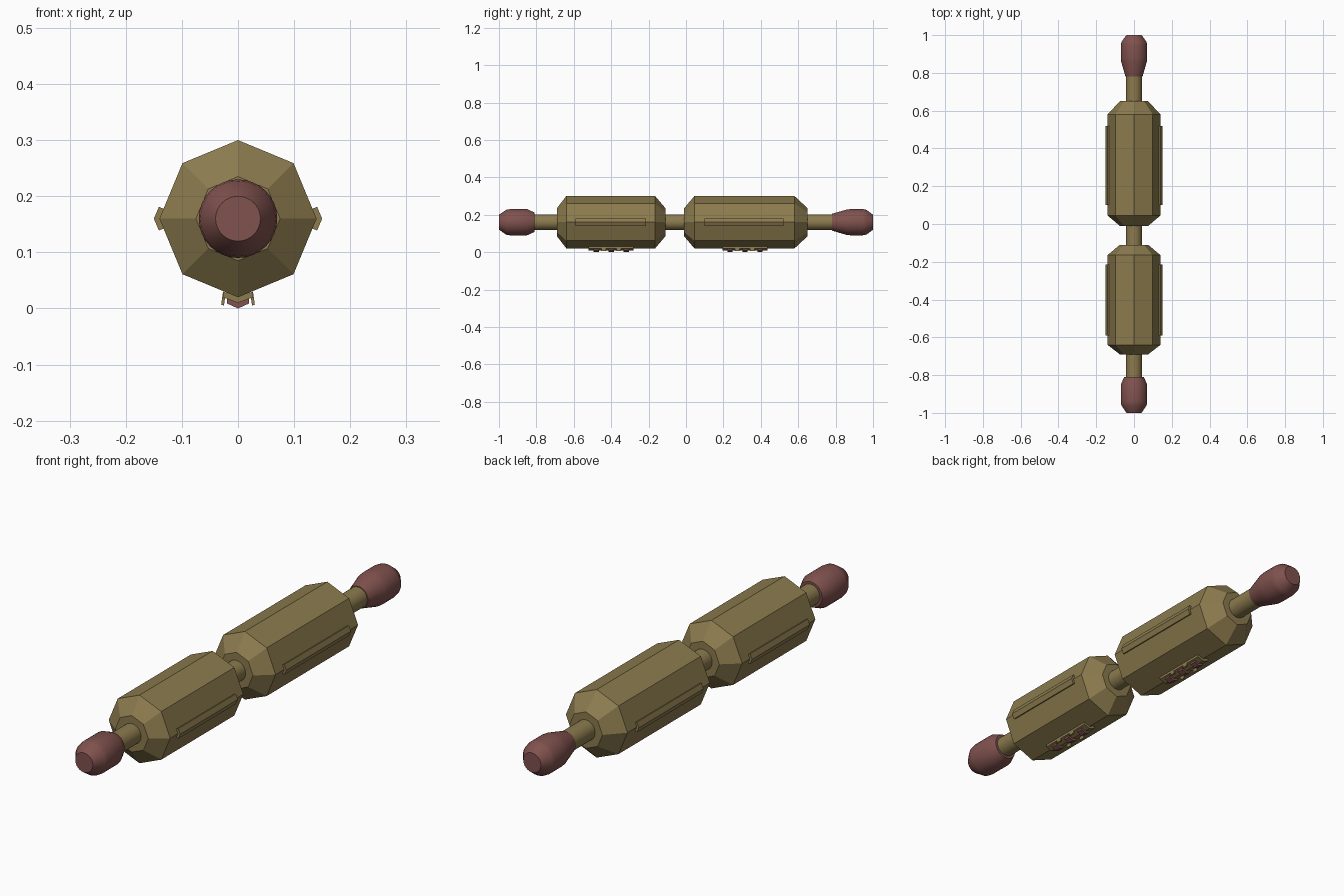
import bpy, bmesh, math

cube = bpy.data.objects.get("Cube")
if cube:
    bpy.data.objects.remove(cube, do_unlink=True)

AXIS_Z = 0.16


def material(name, rgb):
    mat = bpy.data.materials.new(name)
    mat.use_nodes = True
    mat.diffuse_color = (*rgb, 1)
    mat.node_tree.nodes["Principled BSDF"].inputs["Base Color"].default_value = (*rgb, 1)
    return mat


olive = material("olive", (0.26, 0.197, 0.076))
maroon = material("maroon", (0.216, 0.084, 0.076))


def finish(name, bm, mat, smooth=None):
    bmesh.ops.recalc_face_normals(bm, faces=bm.faces)
    mesh = bpy.data.meshes.new(name)
    bm.to_mesh(mesh)
    bm.free()
    mesh.materials.append(mat)
    obj = bpy.data.objects.new(name, mesh)
    bpy.context.collection.objects.link(obj)
    if smooth:
        bpy.ops.object.select_all(action='DESELECT')
        obj.select_set(True)
        bpy.context.view_layer.objects.active = obj
        bpy.ops.object.shade_smooth_by_angle(angle=math.radians(smooth))
    return obj


def lathe(name, profile, sides, mat, smooth=None):
    """Turn (y, radius) points around the long axis and cap both ends."""
    bm = bmesh.new()
    rings = []
    for y, r in profile:
        angles = [math.tau * i / sides for i in range(sides)]
        rings.append([bm.verts.new((r * math.cos(a), y, AXIS_Z + r * math.sin(a)))
                      for a in angles])
    for a, b in zip(rings, rings[1:]):
        for i in range(sides):
            j = (i + 1) % sides
            bm.faces.new((a[i], a[j], b[j], b[i]))
    bm.faces.new(rings[0])
    bm.faces.new(rings[-1])
    return finish(name, bm, mat, smooth)


def prism(name, section, y0, y1, mat):
    """Extrude an (x, z) outline along the long axis."""
    bm = bmesh.new()
    face = bm.faces.new([bm.verts.new((x, y0, z)) for x, z in section])
    new = bmesh.ops.extrude_face_region(bm, geom=[face])["geom"]
    bmesh.ops.translate(bm, vec=(0, y1 - y0, 0),
                        verts=[v for v in new if isinstance(v, bmesh.types.BMVert)])
    return finish(name, bm, mat)


# Central rod and the two rounded end grips
lathe("rod", [(-0.83, 0.042), (0.8, 0.042)], 32, olive, 40)
lathe("front_knob", [(-1, 0.04), (-0.96, 0.067), (-0.94, 0.07), (-0.85, 0.07),
                     (-0.81, 0.052)], 32, maroon, 40)
lathe("back_knob", [(0.78, 0.045), (0.86, 0.068), (0.88, 0.07), (0.945, 0.07),
                    (0.965, 0.066), (1, 0.04)], 32, maroon, 40)

# Outlines that hug the corners of the octagonal casing
rail = [(0.131, 0.177), (0.141, 0.181), (0.15, 0.16),
        (0.141, 0.139), (0.131, 0.143), (0.138, 0.16)]
plate = [(-0.027, 0.03), (-0.027, 0.02), (0, 0.01), (0.027, 0.02), (0.027, 0.03), (0, 0.022)]
button = [(-0.02, 0.02), (-0.02, 0.009), (0, 0), (0.02, 0.009), (0.02, 0.02)]
clip = [(0.022, 0.026), (0.027, 0.028), (0.03, 0.007), (0.025, 0.005)]

# Each casing: end, shoulder, shoulder, end, rail start, rail end, plate centre
casings = {
    "front": (-0.69, -0.64, -0.165, -0.11, -0.59, -0.215, -0.4),
    "back": (-0.01, 0.045, 0.58, 0.65, 0.1, 0.52, 0.315),
}
for label, (a, b, c, d, r0, r1, mid) in casings.items():
    lathe(label + "_casing", [(a, 0.075), (b, 0.14), (c, 0.14), (d, 0.075)], 8, olive)
    for side, s in (("left", 1), ("right", -1)):
        prism(f"{label}_{side}_rail", [(s * x, z) for x, z in rail], r0, r1, olive)
        for k in (-0.04, 0.04):
            prism(f"{label}_{side}_clip", [(s * x, z) for x, z in clip],
                  mid + k - 0.012, mid + k + 0.012, olive)
    # Underside plate with a row of buttons
    prism(label + "_plate", plate, mid - 0.12, mid + 0.12, olive)
    for k in (-0.08, 0, 0.08):
        prism(label + "_button", button, mid + k - 0.014, mid + k + 0.014, maroon)
